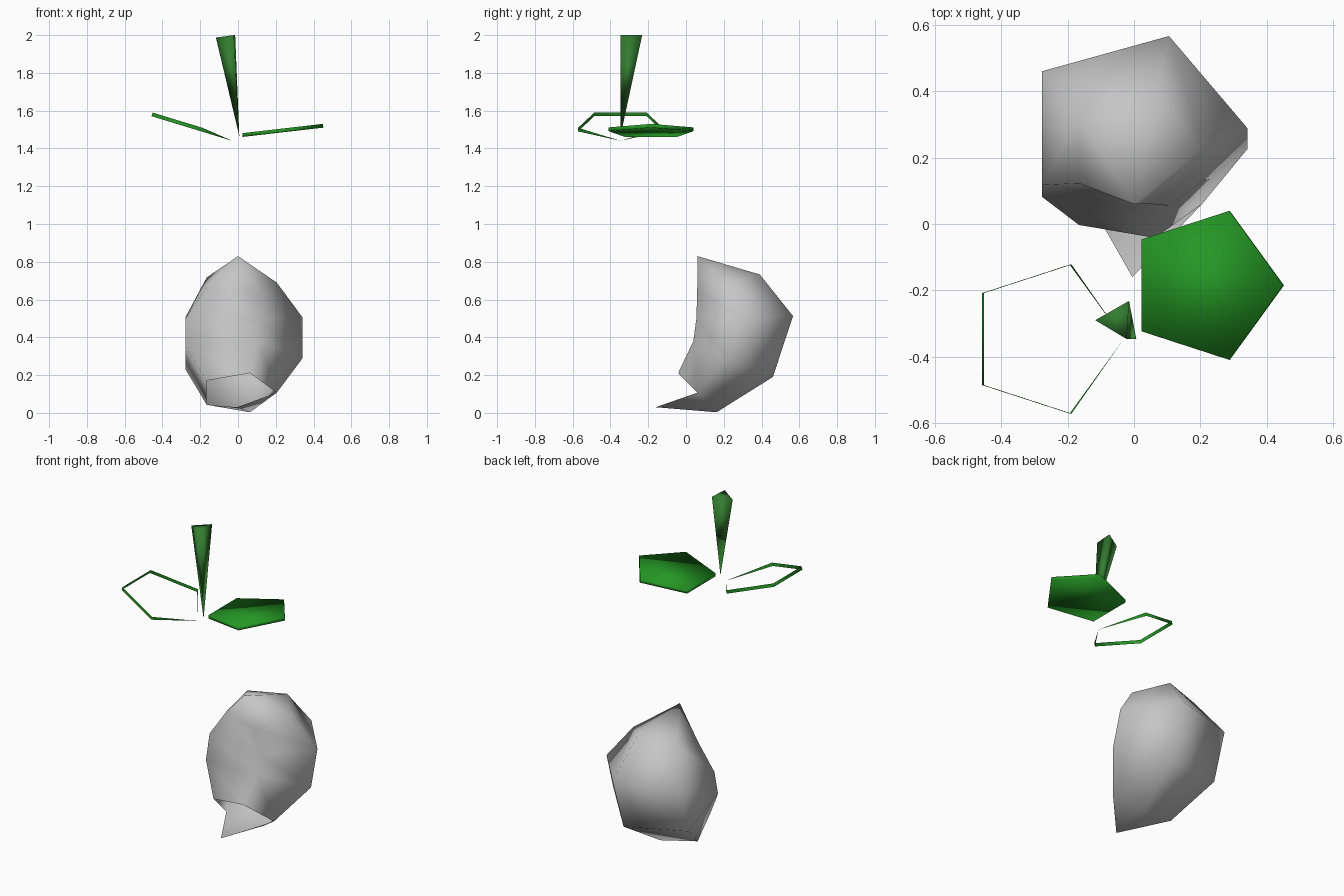
import bpy, bmesh, math
from mathutils import Vector, Matrix

if "Cube" in bpy.data.objects:
    bpy.data.objects.remove(bpy.data.objects["Cube"])

def material(name, color):
    m = bpy.data.materials.new(name)
    m.diffuse_color = (*color, 1)
    m.use_nodes = True
    m.node_tree.nodes["Principled BSDF"].inputs["Base Color"].default_value = m.diffuse_color
    return m

GREY = material("stone grey", (0.56, 0.56, 0.56))
GREEN = material("leaf green", (0.018, 0.31, 0.018))
STEM = material("stem green", (0.034, 0.205, 0.03))

def build(name, verts, faces, mat):
    me = bpy.data.meshes.new(name)
    me.from_pydata([tuple(v) for v in verts], [], faces)
    # merge coincident points and make the winding consistent
    bm = bmesh.new()
    bm.from_mesh(me)
    bmesh.ops.remove_doubles(bm, verts=bm.verts, dist=1e-5)
    bmesh.ops.recalc_face_normals(bm, faces=bm.faces)
    for f in bm.faces:
        f.smooth = True
    bm.to_mesh(me)
    bm.free()
    me.materials.append(mat)
    ob = bpy.data.objects.new(name, me)
    bpy.context.collection.objects.link(ob)
    return ob

STEP = math.tau / 5

# Curved five-sided pod: each ring is (radius, centre y, centre z, tilt y, tilt z)
rings = [
    (0.205, 0.225, 0.69, 0.174, 0.045),
    (0.342, 0.289, 0.505, 0.292, 0.008),
    (0.342, 0.226, 0.29, 0.246, -0.105),
    (0.205, 0.06, 0.107, 0.107, -0.109),
]
verts = [(0, 0.06, 0.83)]
for r, cy, cz, ty, tz in rings:
    for k in range(5):
        c, s = math.cos(k * STEP), math.sin(k * STEP)
        verts.append((r * c, cy + ty * s, cz + tz * s))
# the inner side of the curve is pressed in
verts[10] = (0.104, 0.055, 0.50)
verts[15] = (0.104, 0.039, 0.38)
verts.append((-0.005, -0.16, 0.03))
faces = [(0, 1 + k, 1 + (k + 1) % 5) for k in range(5)]
for i in range(3):
    a, b = 1 + 5 * i, 6 + 5 * i
    for k in range(5):
        n = (k + 1) % 5
        faces.append((a + k, b + k, b + n, a + n))
# open lower end with only two tip faces
faces += [(16, 21, 17), (17, 21, 18)]
build("pod", verts, faces, GREY)

# Pentagon leaves, tilted about y
def leaf(name, centre, slope, thick, mat, caps):
    rot = Matrix.Rotation(-math.atan(slope), 3, 'Y')
    sx = math.sqrt(1 + slope * slope)
    vs = []
    for h in (-thick / 2, thick / 2):
        for k in range(5):
            # the open rim narrows to a point at its inner tip
            hh = -thick / 2 if (k == 0 and not caps) else h
            p = Vector((0.236 * sx * math.cos(k * STEP), 0.236 * math.sin(k * STEP), hh))
            vs.append(rot @ p + Vector(centre))
    fs = [(k, (k + 1) % 5, 5 + (k + 1) % 5, 5 + k) for k in range(5)]
    if caps:
        fs += [(4, 3, 2, 1, 0), (5, 6, 7, 8, 9)]
    else:
        fs[0], fs[4] = (0, 1, 6), (4, 0, 9)
    build(name, vs, fs, mat)

leaf("right_leaf", (0.215, -0.185, 1.493), 0.115, 0.02, GREEN, True)
leaf("left_leaf_rim", (-0.264, -0.347, 1.522), -0.305, 0.02, GREEN, False)

# Upright shoot: three-sided spike, point down
build("shoot",
      [(0.007, -0.347, 1.465), (-0.117, -0.29, 1.987), (-0.015, -0.232, 2.0), (-0.022, -0.347, 2.0)],
      [(0, 2, 1), (0, 3, 2), (0, 1, 3), (1, 3, 2)], STEM)
